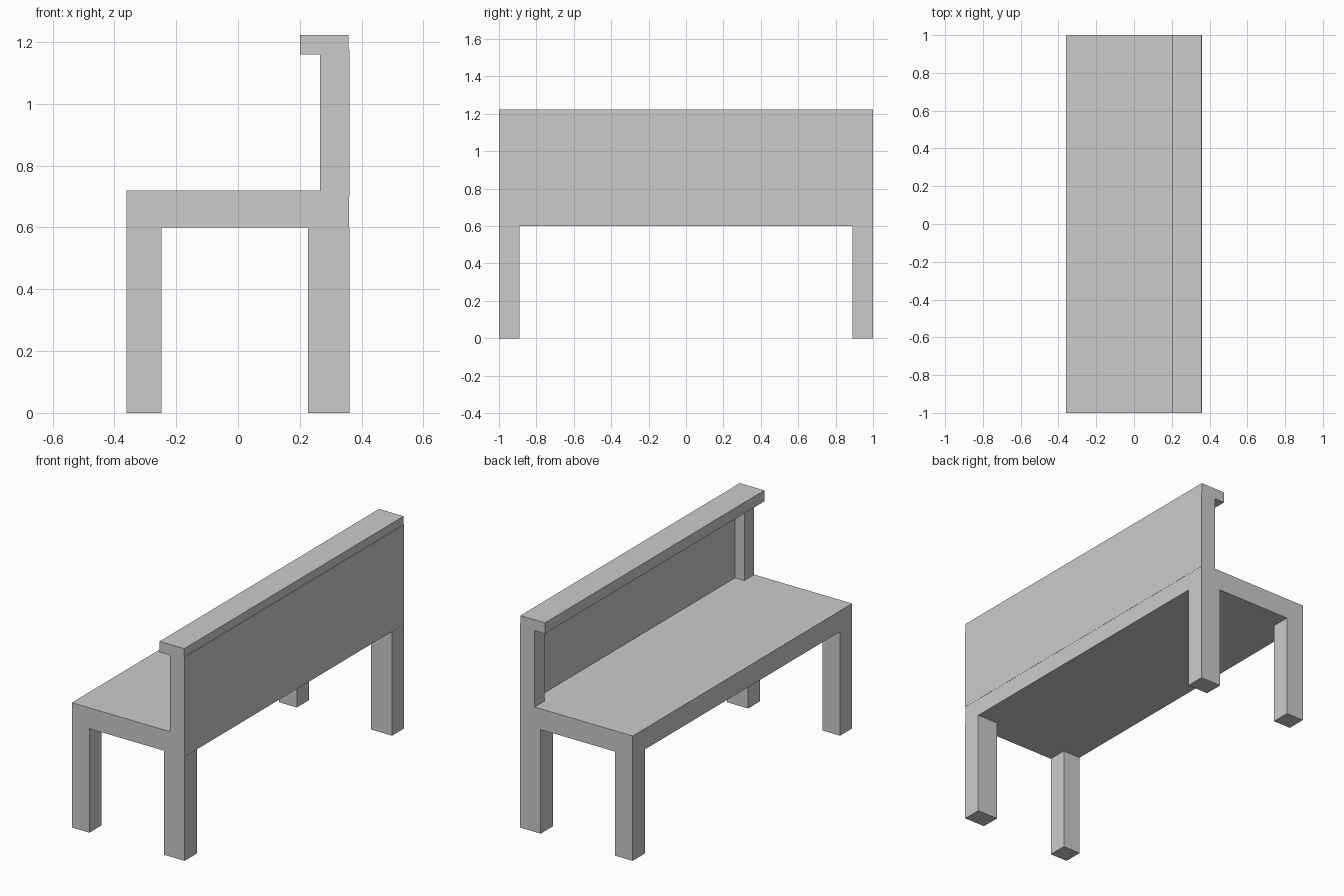
import bpy

if "Cube" in bpy.data.objects:
    bpy.data.objects.remove(bpy.data.objects["Cube"])


def box(name, x, y, z):
    """Box from (min, max) ranges on each axis."""
    verts = [(a, b, c) for a in x for b in y for c in z]
    faces = [(0, 1, 3, 2), (4, 6, 7, 5), (0, 4, 5, 1),
             (2, 3, 7, 6), (0, 2, 6, 4), (1, 5, 7, 3)]
    mesh = bpy.data.meshes.new(name)
    mesh.from_pydata(verts, [], faces)
    obj = bpy.data.objects.new(name, mesh)
    bpy.context.collection.objects.link(obj)
    return obj


def mirrored_box(name, x, y, z):
    """Box at the +y end, mirrored to the -y end."""
    obj = box(name, x, y, z)
    mod = obj.modifiers.new("Mirror", 'MIRROR')
    mod.use_axis = (False, True, False)
    return obj


FULL = (-1.0, 1.0)

# Seat slab
box("seat", (-0.36, 0.359), FULL, (0.60, 0.72))

# Legs, a pair at each end
mirrored_box("front_leg", (-0.36, -0.248), (0.89, 1.0), (0.0, 0.60))
mirrored_box("back_leg", (0.227, 0.36), (0.89, 1.0), (0.0, 0.60))

# Backrest: thin panel, end posts in front of it, overhanging top rail
box("back_panel", (0.324, 0.36), FULL, (0.70, 1.175))
mirrored_box("back_post", (0.265, 0.324), (0.91, 1.0), (0.72, 1.16))
box("top_rail", (0.20, 0.357), FULL, (1.16, 1.223))
